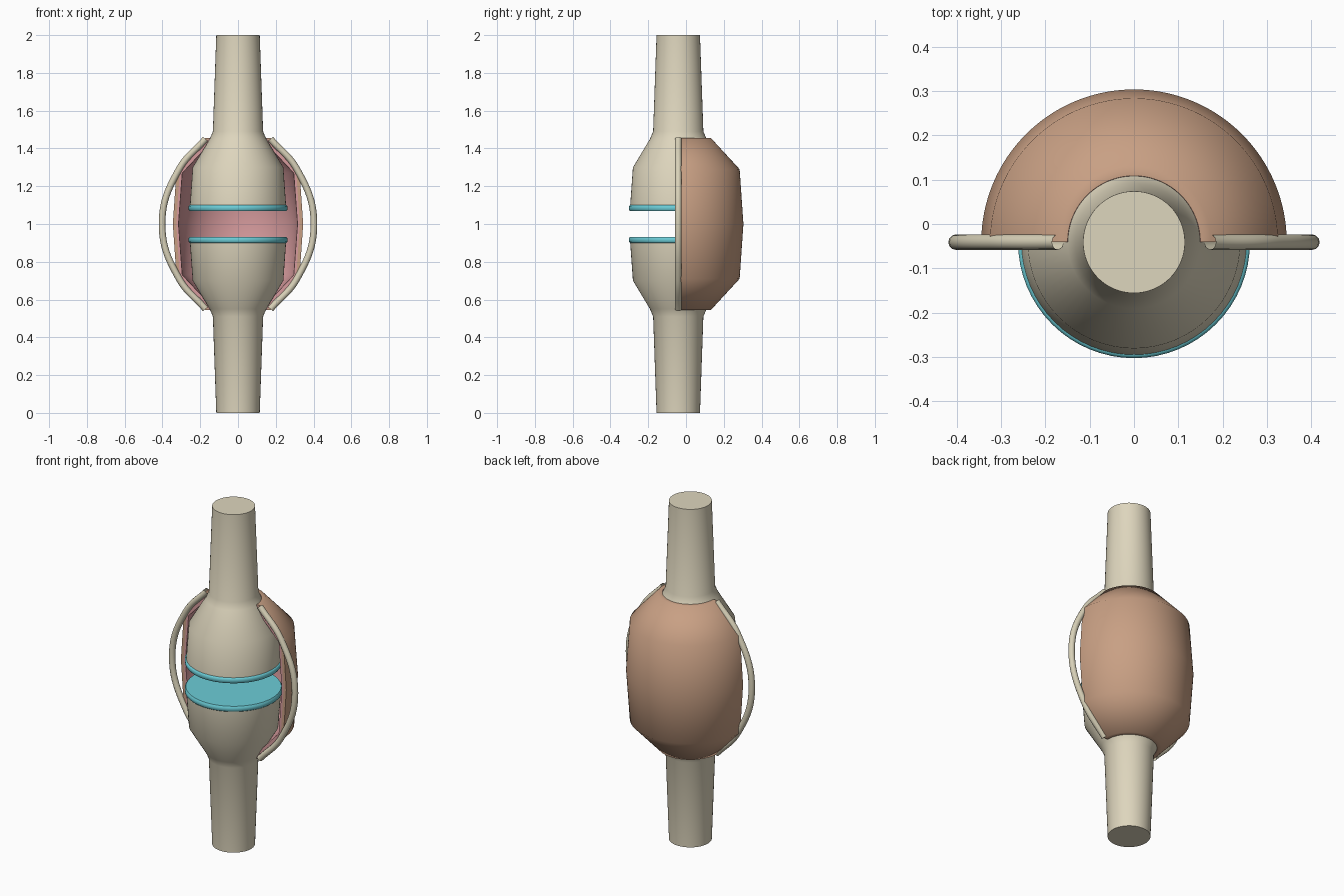
import bpy, bmesh, math
from mathutils import Vector

cube = bpy.data.objects.get("Cube")
if cube:
    bpy.data.objects.remove(cube, do_unlink=True)

AXIS_Y = -0.041  # common axis of bones and capsule


def material(name, rgb):
    mat = bpy.data.materials.new(name)
    mat.use_nodes = True
    color = (*rgb, 1)
    mat.diffuse_color = color
    mat.node_tree.nodes["Principled BSDF"].inputs["Base Color"].default_value = color
    return mat


bone_mat = material("bone", (0.73, 0.67, 0.51))
cartilage_mat = material("cartilage", (0.15, 0.61, 0.68))
capsule_mat = material("capsule", (0.58, 0.35, 0.23))
membrane_mat = material("membrane", (0.68, 0.33, 0.34))
ligament_mat = material("ligament", (0.69, 0.64, 0.48))


def lathe(name, profile, mat, half=False, steps=64):
    """Revolve (radius, z) points about the axis; half sweeps a closed section round the back."""
    bm = bmesh.new()
    verts = [bm.verts.new((r, 0, z)) for r, z in profile]
    edges = [bm.edges.new(pair) for pair in zip(verts, verts[1:])]
    if half:
        edges.append(bm.edges.new((verts[-1], verts[0])))
    angle = math.pi if half else math.tau
    bmesh.ops.spin(bm, geom=verts + edges, cent=(0, 0, 0), axis=(0, 0, 1),
                   angle=angle, steps=steps)
    bmesh.ops.remove_doubles(bm, verts=bm.verts, dist=1e-5)
    if half:  # close the two cut faces
        bmesh.ops.holes_fill(bm, edges=[e for e in bm.edges if e.is_boundary], sides=0)
    bmesh.ops.recalc_face_normals(bm, faces=bm.faces)
    mesh = bpy.data.meshes.new(name)
    bm.to_mesh(mesh)
    bm.free()
    obj = bpy.data.objects.new(name, mesh)
    bpy.context.collection.objects.link(obj)
    obj.location.y = AXIS_Y
    mesh.materials.append(mat)
    bpy.context.view_layer.objects.active = obj
    bpy.ops.object.select_all(action='DESELECT')
    obj.select_set(True)
    bpy.ops.object.shade_smooth_by_angle(angle=math.radians(50))
    return obj


def flip(profile):
    """Mirror a profile about the joint's mid height."""
    return [(r, 2 - z) for r, z in profile]


# Bones and their cartilage discs
bone = [(0, 2), (0.115, 2), (0.133, 1.49), (0.15, 1.45), (0.24, 1.3), (0.255, 1.09), (0, 1.09)]
disc = [(0, 1.1), (0.256, 1.1), (0.262, 1.094), (0.262, 1.077), (0.256, 1.068), (0, 1.068)]
lathe("upper_bone", bone, bone_mat)
lathe("lower_bone", flip(bone), bone_mat)
lathe("upper_cartilage", disc, cartilage_mat)
lathe("lower_cartilage", flip(disc), cartilage_mat)


# Half shells around the back: outer capsule and inner membrane
def shell(name, outer, inner, mat):
    upper_out, upper_in = outer[:-1], inner[:-1]
    section = outer + flip(upper_out)[::-1] + flip(upper_in) + inner[::-1]
    return lathe(name, section, mat, half=True)


capsule_out = [(0.173, 1.455), (0.325, 1.29), (0.345, 1)]
capsule_in = [(0.15, 1.455), (0.308, 1.283), (0.327, 1)]
membrane_in = [(0.145, 1.43), (0.295, 1.27), (0.315, 1)]
shell("capsule", capsule_out, capsule_in, capsule_mat)
shell("membrane", capsule_in, membrane_in, membrane_mat)


# Side ligaments: bowed open tubes
def ligament(name, side):
    path = [(0.172, 1.45), (0.312, 1.29), (0.402, 1), (0.312, 0.71), (0.172, 0.55)]
    curve = bpy.data.curves.new(name, 'CURVE')
    curve.dimensions = '3D'
    curve.bevel_depth = 0.0175
    curve.bevel_resolution = 4
    spline = curve.splines.new('BEZIER')
    spline.bezier_points.add(len(path) - 1)
    for point, (x, z) in zip(spline.bezier_points, path):
        point.co = Vector((side * x, 0, z))
        point.handle_left_type = point.handle_right_type = 'AUTO'
    curve.materials.append(ligament_mat)
    obj = bpy.data.objects.new(name, curve)
    obj.location.y = AXIS_Y
    bpy.context.collection.objects.link(obj)


ligament("left_ligament", 1)
ligament("right_ligament", -1)
